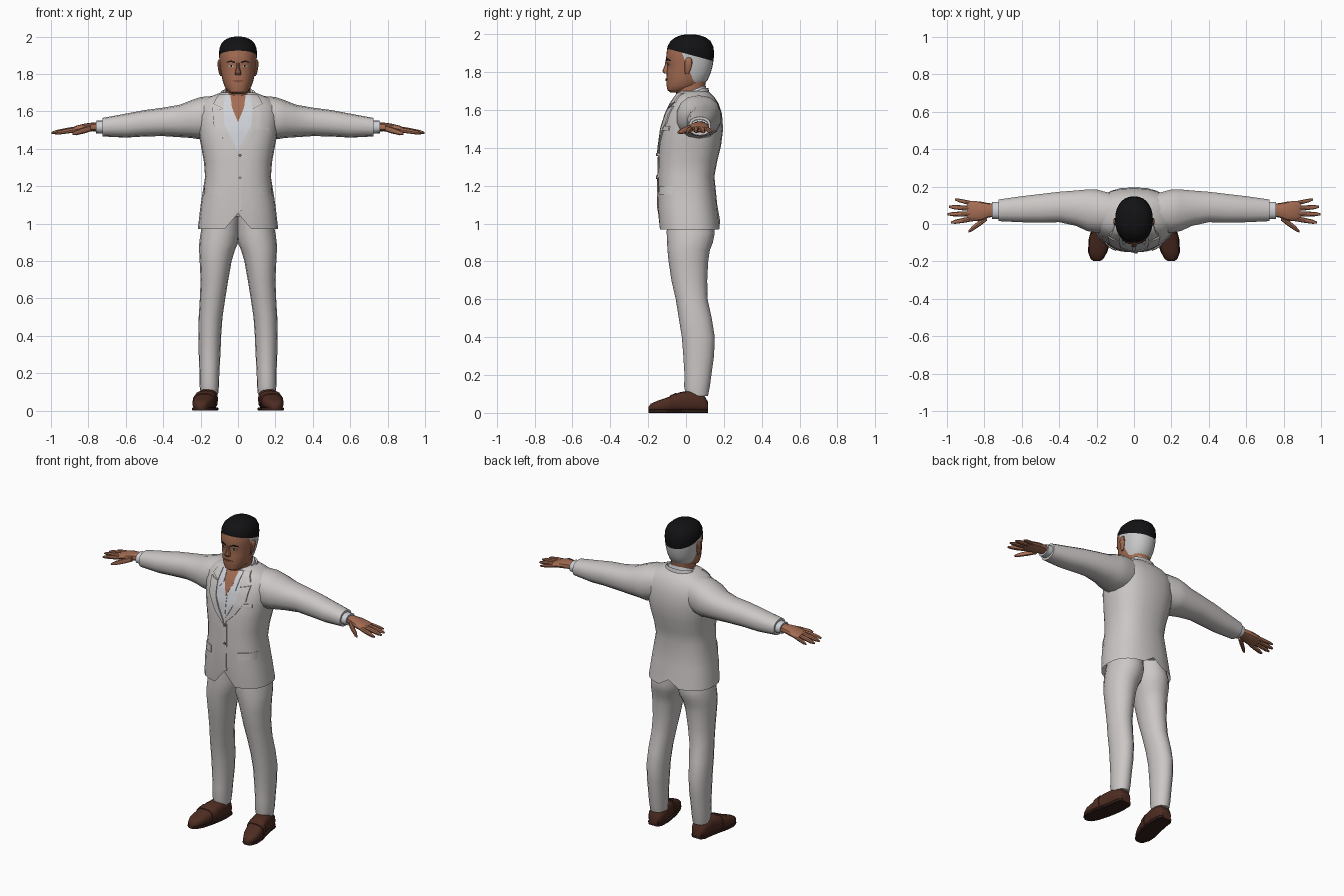
import bpy, bmesh, math
from mathutils import Vector
from mathutils.bvhtree import BVHTree

if "Cube" in bpy.data.objects:
    bpy.data.objects.remove(bpy.data.objects["Cube"])


def material(name, r, g, b):
    m = bpy.data.materials.new(name)
    m.use_nodes = True
    m.diffuse_color = (r, g, b, 1)
    node = m.node_tree.nodes["Principled BSDF"]
    node.inputs["Base Color"].default_value = (r, g, b, 1)
    node.inputs["Roughness"].default_value = 0.8
    return m


SUIT = material("suit_pale_grey", 0.6, 0.57, 0.56)
SHIRT = material("shirt_white", 0.62, 0.64, 0.68)
SKIN = material("skin_tan", 0.37, 0.15, 0.085)
LIP = material("lip_brown", 0.22, 0.07, 0.045)
BLACK = material("hair_black", 0.006, 0.006, 0.007)
GREY = material("hair_grey", 0.58, 0.58, 0.59)
SHOE = material("shoe_brown", 0.075, 0.025, 0.015)
SOLE = material("sole_dark", 0.035, 0.014, 0.01)
BUTTON = material("button_grey", 0.22, 0.21, 0.21)


def finish(name, bm, mats, mirror=False, angle=38):
    bmesh.ops.recalc_face_normals(bm, faces=bm.faces)
    me = bpy.data.meshes.new(name)
    bm.to_mesh(me)
    bm.free()
    for m in mats:
        me.materials.append(m)
    me.shade_smooth()
    me.set_sharp_from_angle(angle=math.radians(angle))
    ob = bpy.data.objects.new(name, me)
    bpy.context.scene.collection.objects.link(ob)
    if mirror:
        mod = ob.modifiers.new("Mirror", "MIRROR")
        mod.use_mirror_merge = False
    return ob


def loft_mesh(axis, rows, sides=16, power=2.3):
    """Rows are (position along axis, low, high, low, high) for the other two axes."""
    bm = bmesh.new()
    rings = []
    for t, a0, a1, b0, b1 in rows:
        ring = []
        for i in range(sides):
            ang = 2 * math.pi * i / sides - math.pi / 2
            c, s = math.cos(ang), math.sin(ang)
            a = (a0 + a1) / 2 + (a1 - a0) / 2 * math.copysign(abs(c) ** (2 / power), c)
            b = (b0 + b1) / 2 + (b1 - b0) / 2 * math.copysign(abs(s) ** (2 / power), s)
            co = {"x": (t, a, b), "y": (a, t, b), "z": (a, b, t)}[axis]
            ring.append(bm.verts.new(co))
        rings.append(ring)
    for lo, hi in zip(rings, rings[1:]):
        for i in range(sides):
            j = (i + 1) % sides
            bm.faces.new((lo[i], lo[j], hi[j], hi[i]))
    bm.faces.new(rings[0])
    bm.faces.new(rings[-1])
    return bm, rings


def loft(name, axis, rows, mat, mirror=False, sides=16, power=2.3):
    return finish(name, loft_mesh(axis, rows, sides, power)[0], [mat], mirror)


def centred(rows):
    return [(z, -w, w, f, b) for z, w, f, b in rows]


def along(line, t):
    k = t * (len(line) - 1)
    i = min(int(k), len(line) - 2)
    return Vector(line[i]).lerp(Vector(line[i + 1]), k - i)


def patch(name, tree, edge_a, edge_b, mat, off, mirror=False, across=6, steps=12):
    """Thin plate between two (x, z) lines, laid on the front of a surface."""
    bm = bmesh.new()
    grid = []
    for r in range(steps + 1):
        a, b = along(edge_a, r / steps), along(edge_b, r / steps)
        row = []
        for c in range(across + 1):
            p = a.lerp(b, c / across)
            hit = tree.ray_cast(Vector((p.x, -1, p.y)), Vector((0, 1, 0)))[0]
            hit = hit or tree.find_nearest(Vector((p.x, -0.1, p.y)))[0]
            row.append(bm.verts.new((p.x, hit.y - off, p.y)))
        grid.append(row)
    for r0, r1 in zip(grid, grid[1:]):
        for c in range(across):
            bm.faces.new((r0[c], r0[c + 1], r1[c + 1], r1[c]))
    rim = bmesh.ops.extrude_edge_only(bm, edges=[e for e in bm.edges if e.is_boundary])
    moved = [g for g in rim["geom"] if isinstance(g, bmesh.types.BMVert)]
    bmesh.ops.translate(bm, verts=moved, vec=(0, off + 0.002, 0))
    bmesh.ops.remove_doubles(bm, verts=bm.verts, dist=0.0001)
    return finish(name, bm, [mat], mirror)


def tree_of(ob):
    return BVHTree.FromPolygons([v.co for v in ob.data.vertices],
                                [p.vertices[:] for p in ob.data.polygons])


def box_patch(name, tree, x0, x1, z0, z1, mat, off, mirror=False):
    patch(name, tree, [(x0, z0), (x0, z1)], [(x1, z0), (x1, z1)], mat, off, mirror, 4, 3)


# Jacket body, with the front cutaway and the back vent in the hem
bm, rings = loft_mesh("z", centred([
    (1.06, .19, -.13, .15), (.97, .215, -.142, .18), (1.1, .2, -.152, .165),
    (1.25, .176, -.148, .15), (1.33, .182, -.147, .165), (1.41, .197, -.143, .185),
    (1.5, .213, -.132, .196), (1.58, .218, -.108, .19), (1.635, .208, -.08, .172),
    (1.668, .175, -.058, .15), (1.69, .12, -.042, .128), (1.7, .095, -.034, .115)]), 24, 2.45)
rings[1][0].co.z += 0.085
rings[1][12].co.z += 0.045
jacket = finish("jacket", bm, [SUIT])
chest = tree_of(jacket)

# Sleeves, cuffs and palms
loft("sleeves", "x", [
    (.1, -.04, .16, 1.47, 1.685), (.2, -.05, .187, 1.45, 1.677), (.25, -.04, .187, 1.458, 1.66),
    (.31, -.012, .181, 1.462, 1.636), (.4, .008, .174, 1.468, 1.62), (.5, .005, .162, 1.466, 1.607),
    (.6, .008, .15, 1.46, 1.588), (.725, .014, .132, 1.466, 1.565)], SUIT, True, 14)
loft("shirt_cuffs", "x", [(.7, .025, .12, 1.48, 1.553), (.758, .027, .118, 1.482, 1.55)],
     SHIRT, True, 14)
loft("palms", "x", [
    (.74, .04, .108, 1.492, 1.54), (.78, .034, .112, 1.494, 1.54), (.82, .018, .12, 1.49, 1.535),
    (.87, .014, .124, 1.484, 1.522), (.89, .022, .118, 1.486, 1.512)], SKIN, True, 12)

# Fingers and thumb
DIGITS = {
    "index_fingers": ((.87, .027, 1.502), (.978, .008, 1.484), .013),
    "middle_fingers": ((.87, .055, 1.506), (.998, .052, 1.485), .013),
    "ring_fingers": ((.87, .083, 1.504), (.99, .092, 1.484), .013),
    "little_fingers": ((.86, .109, 1.502), (.958, .131, 1.484), .011),
    "thumbs": ((.785, .035, 1.51), (.885, -.04, 1.48), .016)}
for name, (start, end, r) in DIGITS.items():
    rows = []
    for t, k in ((0, 1), (.35, 1.05), (.8, .85), (1, .4)):
        x, y, z = Vector(start).lerp(Vector(end), t)
        rows.append((x, y - r * k, y + r * k, z - r * k, z + r * k))
    loft(name, "x", rows, SKIN, True, 8)

# Trousers
loft("trouser_legs", "z", [
    (1.04, -.01, .18, -.1, .14), (.95, -.008, .2, -.102, .152), (.9, -.002, .207, -.1, .142),
    (.86, .016, .208, -.098, .126), (.8, .034, .205, -.092, .117), (.7, .052, .2, -.077, .112),
    (.6, .068, .204, -.054, .114), (.5, .083, .21, -.038, .136), (.4, .09, .212, -.022, .152),
    (.3, .094, .21, -.014, .148), (.2, .1, .206, -.008, .134), (.14, .101, .206, -.01, .126),
    (.09, .106, .2, .0, .116)], SUIT, True, 16, 2.1)

# Shoes with soles and a strap over the instep
UPPER = [(.115, .125, .188, .008, .06), (.095, .11, .203, .005, .095), (.03, .107, .212, .005, .118),
         (-.03, .115, .225, .005, .11), (-.09, .127, .24, .005, .085), (-.15, .146, .243, .005, .064),
         (-.187, .167, .229, .005, .048), (-.198, .183, .213, .008, .032)]
loft("shoes", "y", UPPER, SHOE, True, 16, 2.8)
loft("shoe_soles", "y", [(y, a - .003, b + .003, 0, .018) for y, a, b, c, d in UPPER],
     SOLE, True, 12, 6)
loft("shoe_straps", "y", [(-.05, .115, .234, .004, .107), (-.085, .122, .243, .004, .092)],
     SHOE, True, 16, 2.8)

# Neck and collars, lower at the front than at the nape
loft("neck", "z", centred([(1.58, .06, -.05, .08), (1.66, .066, -.055, .09),
                           (1.72, .066, -.05, .1), (1.78, .07, -.045, .11)]), SKIN, sides=20)
for name, w, back, top, mat in (("jacket_collar", .092, .118, 1.716, SUIT),
                                ("shirt_collar", .078, .105, 1.728, SHIRT)):
    bm, rings = loft_mesh("z", centred([(1.65, w + .025, -.04, back + .015),
                                        (top, w, -.032, back),
                                        (top - .01, w - .01, -.026, back - .01)]), 24)
    for v in bm.verts:
        v.co.z -= 0.42 * max(0, .09 - v.co.y)
    finish(name, bm, [mat])

# Shirt front, open throat, lapels and collar leaves
V_EDGE = [(.08, 1.69), (.082, 1.6), (.072, 1.53), (.001, 1.39)]
THROAT = [(.045, 1.69), (.032, 1.62), (.001, 1.545)]


def opening(name, line, mat, off):
    patch(name, chest, [(-x, z) for x, z in line], line, mat, off, False, 12, 18)


opening("shirt_front", V_EDGE, SHIRT, .003)
opening("open_throat", THROAT, SKIN, .005)
box_patch("shirt_placket", chest, -.008, .008, 1.42, 1.545, SHIRT, .006)
patch("shirt_collar_leaves", chest, [(.07, 1.69), (.066, 1.65), (.058, 1.582)],
      [(.042, 1.69), (.034, 1.64), (.036, 1.615)], SHIRT, .009, True)
patch("lapels", chest, [(.14, 1.622), (.13, 1.53), (.075, 1.445), (.002, 1.37)],
      [(.078, 1.606), (.072, 1.53), (.04, 1.455), (.002, 1.392)], SUIT, .008, True)
patch("collar_leaves", chest, [(.105, 1.69), (.132, 1.642)], [(.07, 1.692), (.078, 1.612)],
      SUIT, .009, True)

# Jacket closure, pockets and buttons
box_patch("jacket_front_edge", chest, -.002, .022, 1.07, 1.375, SUIT, .004)
box_patch("pocket_flaps", chest, .095, .178, 1.155, 1.2, SUIT, .007, True)
box_patch("breast_pocket", chest, .1, .165, 1.492, 1.515, SUIT, .006)
for i, z in enumerate((1.365, 1.245)):
    loft("jacket_button_%d" % (i + 1), "y", [(-.14, .003, .019, z - .008, z + .008),
                                             (-.158, .003, .019, z - .008, z + .008)],
         BUTTON, sides=10, power=2)

# Head, cut along the hairlines and coloured by region
bm, rings = loft_mesh("z", centred([
    (1.693, .03, -.082, -.02), (1.705, .052, -.098, .02), (1.73, .07, -.103, .085),
    (1.76, .081, -.104, .115), (1.8, .09, -.102, .132), (1.835, .095, -.098, .141),
    (1.865, .099, -.106, .146), (1.9, .101, -.103, .148), (1.935, .1, -.098, .145),
    (1.965, .088, -.082, .13), (1.985, .066, -.055, .102), (1.996, .04, -.025, .07),
    (2.0, .015, .005, .04)]), 28, 2.2)
CROWN = (Vector((0, -.1, 1.925)), Vector((0, .27, 1)).normalized())
BURN = (Vector((0, .0, 1.85)), Vector((0, 1, .42)).normalized())
NAPE = (Vector((0, .1, 1.735)), Vector((0, .25, 1)).normalized())
for point, normal in (CROWN, BURN, NAPE):
    bmesh.ops.bisect_plane(bm, geom=bm.verts[:] + bm.edges[:] + bm.faces[:],
                           plane_co=point, plane_no=normal)
for f in bm.faces:
    c = f.calc_center_median()
    above = [(c - point).dot(normal) > 0 for point, normal in (CROWN, BURN, NAPE)]
    f.material_index = 1 if above[0] else 2 if above[1] and above[2] else 0
head = finish("head", bm, [SKIN, BLACK, GREY])
face = tree_of(head)

# Facial features
loft("nose", "z", [(1.862, -.009, .009, -.108, -.08), (1.835, -.009, .009, -.113, -.08),
                   (1.806, -.018, .018, -.125, -.08), (1.794, -.016, .016, -.117, -.08)],
     SKIN, sides=10)
loft("ears", "z", [(1.79, .088, .096, -.004, .012), (1.81, .09, .104, -.008, .024),
                   (1.85, .092, .111, -.008, .034), (1.872, .094, .108, .0, .03),
                   (1.878, .096, .103, .008, .022)], SKIN, True, 10)
patch("eyebrows", face, [(.016, 1.866), (.04, 1.873), (.062, 1.864)],
      [(.016, 1.858), (.04, 1.865), (.062, 1.859)], BLACK, .004, True, 2)
patch("eyes", face, [(.021, 1.842), (.036, 1.848), (.053, 1.842)],
      [(.021, 1.84), (.036, 1.836), (.053, 1.84)], SHIRT, .002, True, 2)
box_patch("irises", face, .032, .041, 1.837, 1.847, BLACK, .003, True)
patch("lips", face, [(-.031, 1.766), (0, 1.768), (.031, 1.766)],
      [(-.031, 1.763), (0, 1.754), (.031, 1.763)], LIP, .004, False, 3)
